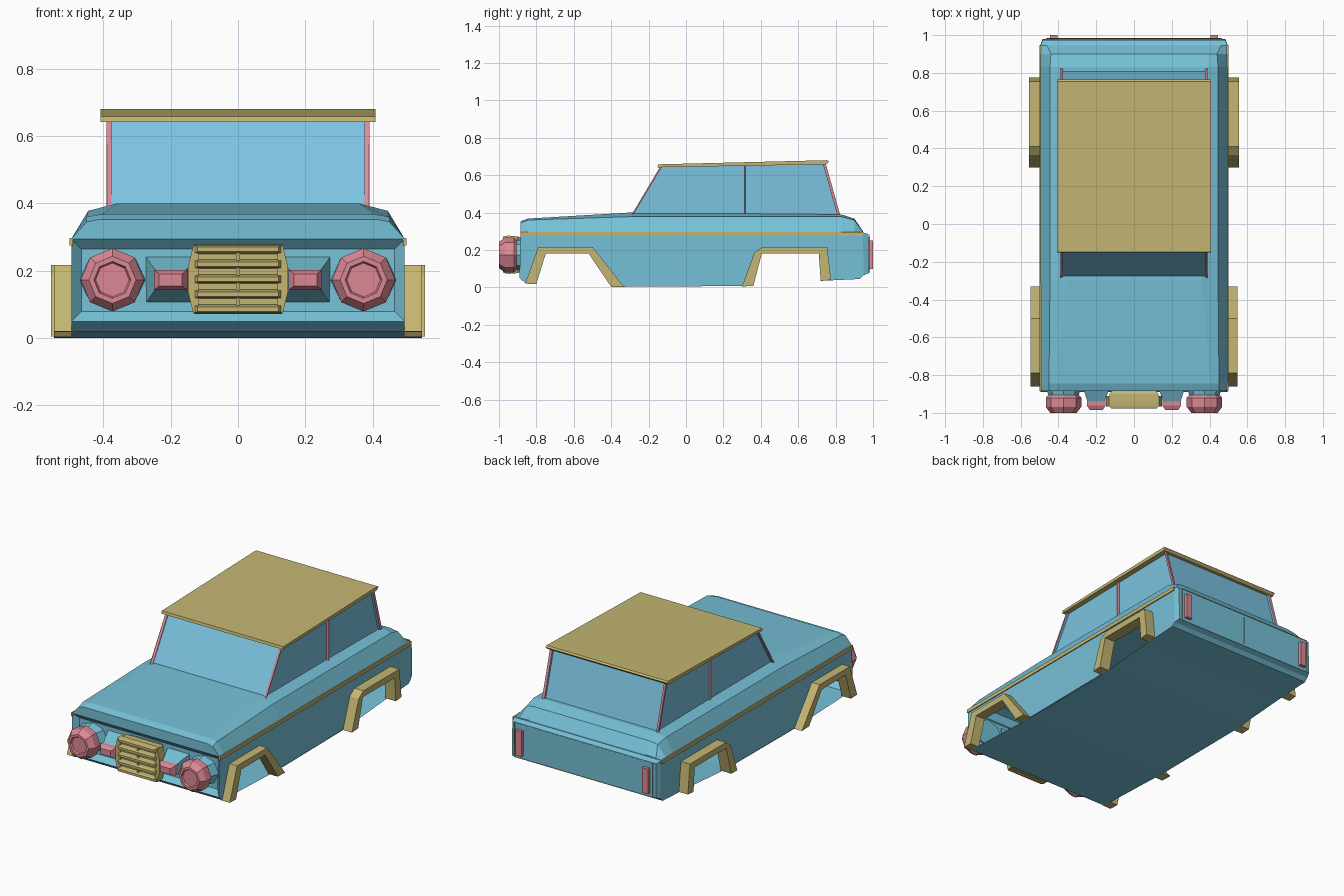
import bpy, bmesh, math
from mathutils import Vector

if "Cube" in bpy.data.objects:
    bpy.data.objects.remove(bpy.data.objects["Cube"])


def material(name, rgb):
    m = bpy.data.materials.new(name)
    m.diffuse_color = (*rgb, 1)
    m.use_nodes = True
    m.node_tree.nodes["Principled BSDF"].inputs["Base Color"].default_value = m.diffuse_color
    return m


BLUE = material("body_blue", (0.18, 0.53, 0.68))
GLASS = material("glass_blue", (0.20, 0.55, 0.75))
TAN = material("trim_tan", (0.55, 0.47, 0.17))
PINK = material("lamp_pink", (0.72, 0.25, 0.30))


def finish(name, bm, mat):
    bmesh.ops.remove_doubles(bm, verts=bm.verts, dist=1e-5)
    me = bpy.data.meshes.new(name)
    bm.to_mesh(me)
    bm.free()
    me.materials.append(mat)
    ob = bpy.data.objects.new(name, me)
    bpy.context.collection.objects.link(ob)
    return ob


def face(bm, pts):
    return bm.faces.new([bm.verts.new(p) for p in pts])


def prism(name, mat, profile, x0, x1):
    """Extrude a (y, z) profile from x0 to x1."""
    bm = bmesh.new()
    f = face(bm, [(x0, y, z) for y, z in profile])
    r = bmesh.ops.extrude_face_region(bm, geom=[f], use_keep_orig=True)
    for v in r["geom"]:
        if isinstance(v, bmesh.types.BMVert):
            v.co.x = x1
    bmesh.ops.recalc_face_normals(bm, faces=bm.faces)
    return finish(name, bm, mat)


def box(name, mat, x, y, z):
    return prism(name, mat, [(y[0], z[0]), (y[1], z[0]), (y[1], z[1]), (y[0], z[1])], *x)


def stack(name, mat, cx, cz, rings, n):
    """Loft n-sided rings (y, rx, rz) along y, closed at both ends."""
    bm = bmesh.new()
    off, k = (math.pi / 4, math.sqrt(2)) if n == 4 else (0, 1)
    loops = []
    for y, rx, rz in rings:
        angles = [off + 2 * math.pi * i / n for i in range(n)]
        loops.append([bm.verts.new((cx + k * rx * math.cos(a), y, cz + k * rz * math.sin(a)))
                      for a in angles])
    for a, b in zip(loops, loops[1:]):
        for i in range(n):
            bm.faces.new((a[i], a[(i + 1) % n], b[(i + 1) % n], b[i]))
    bm.faces.new(loops[0])
    bm.faces.new(loops[-1])
    bmesh.ops.recalc_face_normals(bm, faces=bm.faces)
    return finish(name, bm, mat)


def framed(name, corners, width, depth, frame_mat, pane_mat):
    """Raised frame around a sunken pane."""
    bm = bmesh.new()
    f = face(bm, corners)
    for t, d in ((width, 0), (0.002, -depth)):
        bmesh.ops.inset_individual(bm, faces=[f], thickness=t, depth=d, use_even_offset=True)
    pane = [v.co.copy() for v in f.verts]
    bmesh.ops.delete(bm, geom=[f], context="FACES_ONLY")
    finish(name + "_frame", bm, frame_mat)
    bm = bmesh.new()
    face(bm, pane)
    finish(name + "_pane", bm, pane_mat)


W = 0.495
front_arch = [(-0.80, 0.018), (-0.75, 0.18), (-0.52, 0.18), (-0.40, 0.003)]
rear_arch = [(0.36, 0.008), (0.405, 0.18), (0.71, 0.18), (0.72, 0.035)]

# Body shell: hollow, with open wheel arches
bm = bmesh.new()
side = ([(-0.885, 0.295), (-0.89, 0.05), (-0.855, 0.02)] + front_arch + rear_arch
        + [(0.93, 0.045), (0.95, 0.065), (0.945, 0.295)])
for s in (-1, 1):
    face(bm, [(s * W, y, z) for y, z in side])

# Hood, shoulders and rear deck: y, then shoulder (x, z) and top (x, z)
stations = [(-0.885, 0.45, 0.345, 0.41, 0.353), (-0.845, 0.45, 0.36, 0.405, 0.368),
            (-0.30, 0.445, 0.378, 0.36, 0.40), (0.83, 0.445, 0.378, 0.39, 0.39),
            (0.90, 0.44, 0.36, 0.39, 0.368), (0.945, 0.46, 0.30, 0.39, 0.303)]
rings = []
for y, cx, cz, dx, dz in stations:
    half = [(W, y, 0.295), (cx, y, cz), (dx, y, dz)]
    rings.append(half + [(-x, yy, z) for x, yy, z in reversed(half)])
for a, b in zip(rings, rings[1:]):
    for i in range(5):
        face(bm, [a[i], a[i + 1], b[i + 1], b[i]])
face(bm, rings[0])
face(bm, rings[-1])

# Floor and lower front slope
floor = [(-0.89, 0.05), (-0.855, 0.02), (-0.40, 0.003), (-0.33, 0.0), (0.30, 0.004),
         (0.36, 0.008), (0.72, 0.035), (0.93, 0.045), (0.95, 0.065)]
for (y0, z0), (y1, z1) in zip(floor, floor[1:]):
    face(bm, [(-W, y0, z0), (W, y0, z0), (W, y1, z1), (-W, y1, z1)])

# Nose recess and raised tail
nose = face(bm, [(-W, -0.89, 0.05), (W, -0.89, 0.05), (W, -0.885, 0.295), (-W, -0.885, 0.295)])
tail = face(bm, [(W, 0.95, 0.065), (-W, 0.95, 0.065), (-W, 0.945, 0.295), (W, 0.945, 0.295)])
bmesh.ops.inset_individual(bm, faces=[nose], thickness=0.017, depth=0, use_even_offset=True)
bmesh.ops.inset_individual(bm, faces=[nose], thickness=0.03, depth=-0.03, use_even_offset=True)
bmesh.ops.inset_individual(bm, faces=[tail], thickness=0.012, depth=0.03, use_even_offset=True)
bmesh.ops.remove_doubles(bm, verts=bm.verts, dist=1e-5)
bmesh.ops.recalc_face_normals(bm, faces=bm.faces)
finish("body_shell", bm, BLUE)

# Rear panel with trim frame and centre seam
framed("tailgate", [(0.465, 0.984, 0.075), (-0.465, 0.984, 0.075),
                    (-0.465, 0.984, 0.283), (0.465, 0.984, 0.283)], 0.014, 0.004, TAN, BLUE)
box("tailgate_seam", BLUE, (-0.002, 0.002), (0.975, 0.983), (0.09, 0.268))

# Wheel arch flares, belt trim, lamps: mirrored left and right
front_outer = [(-0.86, 0.02), (-0.79, 0.217), (-0.50, 0.217), (-0.33, 0.001)]
rear_outer = [(0.30, 0.005), (0.365, 0.185), (0.41, 0.217), (0.755, 0.217), (0.775, 0.04)]
for s, tag in ((-1, "left"), (1, "right")):
    prism(f"front_arch_{tag}", TAN, front_outer + front_arch[::-1], s * 0.485, s * 0.547)
    prism(f"rear_arch_{tag}", TAN, rear_outer + rear_arch[::-1], s * 0.485, s * 0.555)
    box(f"belt_trim_{tag}", TAN, (s * 0.49, s * 0.501), (-0.885, 0.947), (0.275, 0.297))
    stack(f"headlight_mount_{tag}", BLUE, s * 0.373, 0.173,
          [(-0.85, 0.10, 0.088), (-0.92, 0.075, 0.075)], 8)
    stack(f"headlight_{tag}", PINK, s * 0.373, 0.173,
          [(-0.905, 0.08, 0.08), (-0.92, 0.094, 0.094), (-0.968, 0.094, 0.094),
           (-1.0, 0.07, 0.07), (-1.0, 0.055, 0.055), (-0.99, 0.05, 0.05)], 8)
    stack(f"parking_lamp_mount_{tag}", BLUE, s * 0.20, 0.173,
          [(-0.85, 0.075, 0.07), (-0.945, 0.045, 0.028)], 4)
    stack(f"parking_lamp_{tag}", PINK, s * 0.20, 0.173,
          [(-0.94, 0.05, 0.03), (-0.96, 0.05, 0.03), (-0.985, 0.034, 0.018)], 4)
    box(f"tail_lamp_{tag}", PINK, (s * 0.405, s * 0.445), (0.975, 1.0), (0.098, 0.25))

# Grille: backing, bowed side posts and five slats
stack("grille_backing", TAN, 0, 0.175, [(-0.86, 0.09, 0.08), (-0.90, 0.13, 0.098),
                                        (-0.945, 0.13, 0.098)], 4)
for s, tag in ((-1, "left"), (1, "right")):
    bm = bmesh.new()
    outline = [(0.118, 0.075), (0.133, 0.075), (0.148, 0.135), (0.148, 0.215),
               (0.133, 0.275), (0.118, 0.275)]
    f = face(bm, [(s * x, -0.91, z) for x, z in outline])
    r = bmesh.ops.extrude_face_region(bm, geom=[f], use_keep_orig=True)
    for v in r["geom"]:
        if isinstance(v, bmesh.types.BMVert):
            v.co.y = -0.965
    bmesh.ops.recalc_face_normals(bm, faces=bm.faces)
    finish(f"grille_post_{tag}", bm, TAN)
for i in range(5):
    z = 0.086 + i * 0.0445
    stack(f"grille_slat_{i + 1}", TAN, 0, z,
          [(-0.94, 0.13, 0.014), (-0.965, 0.128, 0.011), (-0.978, 0.12, 0.007)], 4)
box("grille_centre_bar", TAN, (-0.006, 0.006), (-0.962, -0.94), (0.08, 0.27))

# Cabin: windscreen, rear window and two windows per side
X, ZB = 0.39, 0.385
framed("windscreen", [(-X, -0.29, ZB + 0.005), (X, -0.29, ZB + 0.005),
                      (X, -0.135, 0.65), (-X, -0.135, 0.65)], 0.029, 0.008, PINK, GLASS)
framed("rear_window", [(X, 0.825, ZB), (-X, 0.825, ZB),
                       (-X, 0.745, 0.67), (X, 0.745, 0.67)], 0.028, 0.015, PINK, GLASS)
for s, tag in ((-1, "left"), (1, "right")):
    windows = {"front": [(-0.29, ZB), (0.315, ZB), (0.315, 0.66), (-0.135, 0.65)],
               "back": [(0.315, ZB), (0.825, ZB), (0.745, 0.67), (0.315, 0.66)]}
    for part, pts in windows.items():
        corners = [(s * X, y, z) for y, z in pts][::s]
        framed(f"{part}_side_window_{tag}", corners, 0.022, 0.015, PINK, GLASS)

# Roof slab, overhanging the cabin
prism("roof", TAN, [(-0.152, 0.642), (-0.148, 0.658), (0.755, 0.68), (0.765, 0.672),
                    (0.75, 0.658)], -0.408, 0.408)
